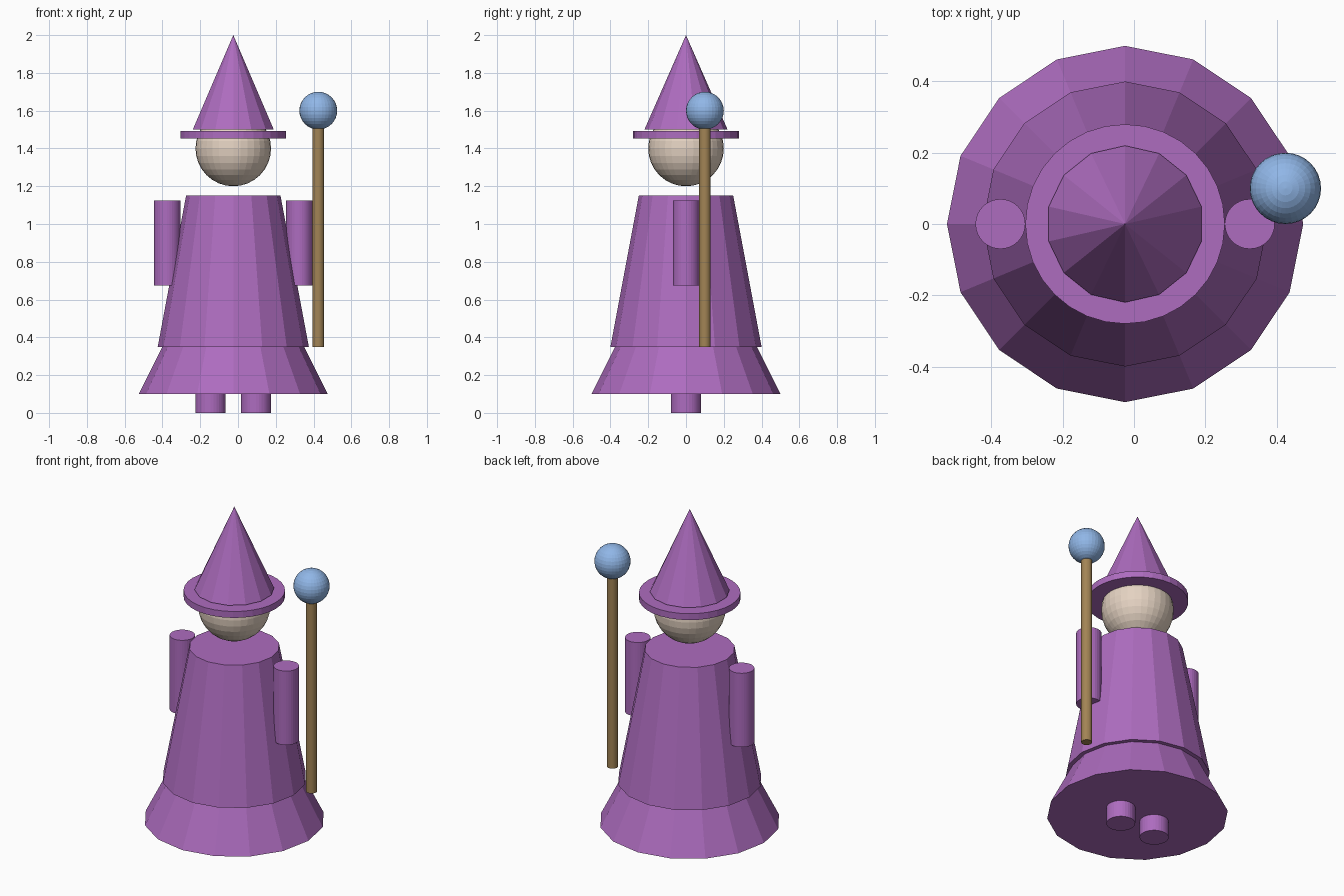
import bpy

if "Cube" in bpy.data.objects:
    bpy.data.objects.remove(bpy.data.objects["Cube"])

CX = -0.025  # figure axis, shifted left to balance the staff


def material(name, rgb):
    m = bpy.data.materials.new(name)
    m.diffuse_color = (*rgb, 1)
    m.use_nodes = True
    m.node_tree.nodes["Principled BSDF"].inputs["Base Color"].default_value = m.diffuse_color
    return m


purple = material("purple_cloth", (0.42, 0.15, 0.52))
skin = material("skin", (0.78, 0.65, 0.54))
wood = material("wood", (0.36, 0.23, 0.09))
blue = material("blue_glass", (0.28, 0.47, 0.80))


def frustum(name, x, y, z0, z1, r0, r1, sides, mat):
    bpy.ops.mesh.primitive_cone_add(vertices=sides, radius1=r0, radius2=r1,
                                    depth=z1 - z0,
                                    location=(CX + x, y, (z0 + z1) / 2))
    ob = bpy.context.object
    ob.name = name
    ob.data.materials.append(mat)


def ball(name, x, y, z, r, mat):
    bpy.ops.mesh.primitive_uv_sphere_add(segments=32, ring_count=16, radius=r,
                                         location=(CX + x, y, z))
    ob = bpy.context.object
    ob.name = name
    ob.data.materials.append(mat)


# Robe: flared hem under a tapered body
frustum("robe_hem", 0, 0, 0.10, 0.40, 0.50, 0.35, 16, purple)
frustum("robe_body", 0, 0, 0.35, 1.15, 0.40, 0.25, 16, purple)

# Arms and feet on both sides
for side, s in (("left", -1), ("right", 1)):
    frustum(side + "_arm", s * 0.35, 0, 0.675, 1.125, 0.07, 0.07, 32, purple)
    frustum(side + "_foot", s * 0.12, 0, 0.0, 0.20, 0.08, 0.08, 32, purple)

# Head and pointed hat
ball("head", 0, 0, 1.40, 0.20, skin)
frustum("hat_brim", 0, 0, 1.453, 1.492, 0.28, 0.28, 32, purple)
frustum("hat_cone", 0, 0, 1.50, 2.00, 0.22, 0.0, 14, purple)

# Staff with orb
frustum("staff", 0.45, 0.10, 0.35, 1.55, 0.03, 0.03, 32, wood)
ball("staff_orb", 0.45, 0.10, 1.60, 0.10, blue)
